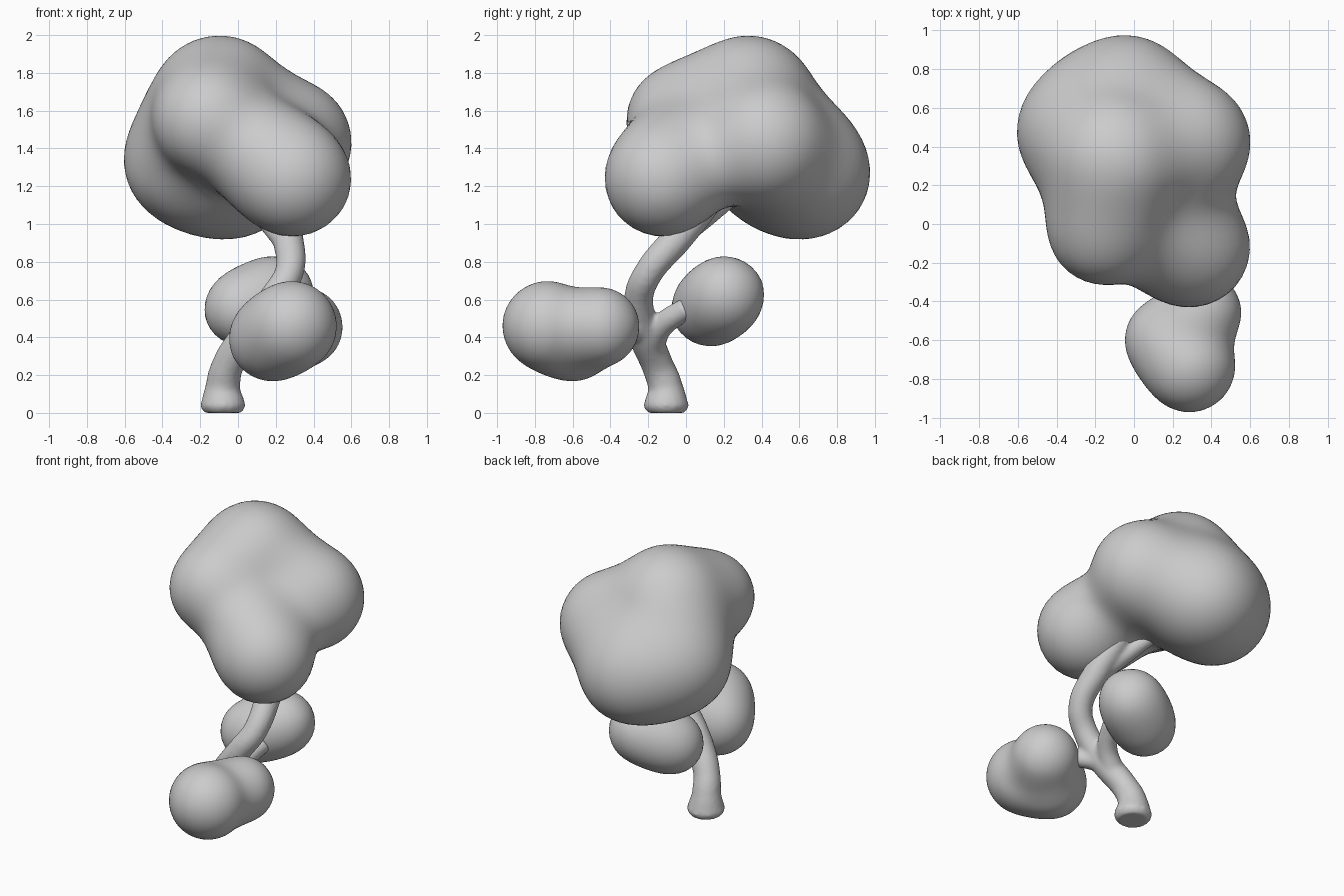
import bpy, bmesh
from mathutils import Vector

if "Cube" in bpy.data.objects:
    bpy.data.objects.remove(bpy.data.objects["Cube"])


def smooth_distance(p, lobes, k):
    # Distance to a group of softly merged spheres
    d = None
    for x, y, z, r in lobes:
        s = (p - Vector((x, y, z))).length - r
        if d is None:
            d = s
        else:
            h = max(k - abs(d - s), 0.0) / k
            d = min(d, s) - h * h * k * 0.25
    return d


def blob(name, centre, lobes, k, subdiv):
    # Push each vertex of an icosphere out to the merged lobe surface
    centre = Vector(centre)
    bm = bmesh.new()
    bmesh.ops.create_icosphere(bm, subdivisions=subdiv, radius=1)
    for v in bm.verts:
        ray = v.co.normalized()
        t = 1.3
        for _ in range(60):
            d = smooth_distance(centre + ray * t, lobes, k)
            if d < 0.001 or t < 0.05:
                break
            t -= d * 0.9
        v.co = centre + ray * t
    for _ in range(3):
        bmesh.ops.smooth_vert(bm, verts=bm.verts, factor=0.5,
                              use_axis_x=True, use_axis_y=True, use_axis_z=True)
    for f in bm.faces:
        f.smooth = True
    me = bpy.data.meshes.new(name)
    bm.to_mesh(me)
    bm.free()
    ob = bpy.data.objects.new(name, me)
    bpy.context.collection.objects.link(ob)
    return ob


# Foliage
blob("canopy", (0.03, 0.25, 1.45), [
    (-0.10, 0.33, 1.63, 0.37),
    (-0.15, -0.02, 1.55, 0.30),
    (0.11, 0.0, 1.38, 0.25),
    (0.285, -0.12, 1.245, 0.32),
    (0.27, 0.42, 1.43, 0.335),
    (-0.25, 0.48, 1.34, 0.36),
    (-0.04, 0.63, 1.27, 0.35)], 0.19, 5)
blob("front_leaf_cluster", (0.27, -0.6, 0.44), [
    (0.285, -0.735, 0.46, 0.238),
    (0.18, -0.60, 0.395, 0.228),
    (0.345, -0.455, 0.455, 0.21)], 0.10, 5)
blob("back_leaf_cluster", (0.11, 0.17, 0.585), [
    (0.015, 0.12, 0.55, 0.2),
    (0.20, 0.21, 0.625, 0.208)], 0.16, 4)

# Trunk and branches: x, y, z, radius along each path
paths = [
    [(-0.08, -0.105, 0.0, 0.10), (-0.08, -0.105, 0.035, 0.122),
     (-0.08, -0.11, 0.14, 0.092), (-0.055, -0.15, 0.25, 0.085),
     (0.05, -0.215, 0.41, 0.09), (0.19, -0.25, 0.61, 0.078),
     (0.27, -0.2, 0.74, 0.077), (0.265, -0.05, 0.92, 0.083),
     (0.22, 0.1, 1.1, 0.078), (0.18, 0.2, 1.25, 0.06)],
    [(0.26, -0.08, 0.9, 0.065), (0.15, 0.09, 1.03, 0.06), (0.02, 0.28, 1.17, 0.045)],
    [(0.01, -0.19, 0.35, 0.075), (0.11, -0.13, 0.46, 0.065), (0.19, 0.015, 0.56, 0.06)],
    [(0.05, -0.21, 0.42, 0.07), (0.18, -0.33, 0.45, 0.055), (0.25, -0.42, 0.46, 0.05)],
]
curve = bpy.data.curves.new("trunk_path", 'CURVE')
curve.dimensions = '3D'
curve.bevel_depth = 1.0
curve.bevel_resolution = 6
curve.use_fill_caps = True
curve.resolution_u = 8
for path in paths:
    s = curve.splines.new('BEZIER')
    s.bezier_points.add(len(path) - 1)
    for bp, (x, y, z, r) in zip(s.bezier_points, path):
        bp.co = (x, y, z)
        bp.radius = r
        bp.handle_left_type = bp.handle_right_type = 'AUTO'
helper = bpy.data.objects.new("trunk_path", curve)
bpy.context.collection.objects.link(helper)
dg = bpy.context.evaluated_depsgraph_get()
mesh = bpy.data.meshes.new_from_object(helper.evaluated_get(dg))
bpy.data.objects.remove(helper)
bm = bmesh.new()
bm.from_mesh(mesh)
bmesh.ops.remove_doubles(bm, verts=bm.verts, dist=0.0005)
bm.to_mesh(mesh)
bm.free()
trunk = bpy.data.objects.new("trunk", mesh)
bpy.context.collection.objects.link(trunk)
rm = trunk.modifiers.new("Fuse", 'REMESH')
rm.mode = 'VOXEL'
rm.voxel_size = 0.013
rm.use_smooth_shade = True
sm = trunk.modifiers.new("Soften", 'SMOOTH')
sm.factor = 0.5
sm.iterations = 9
